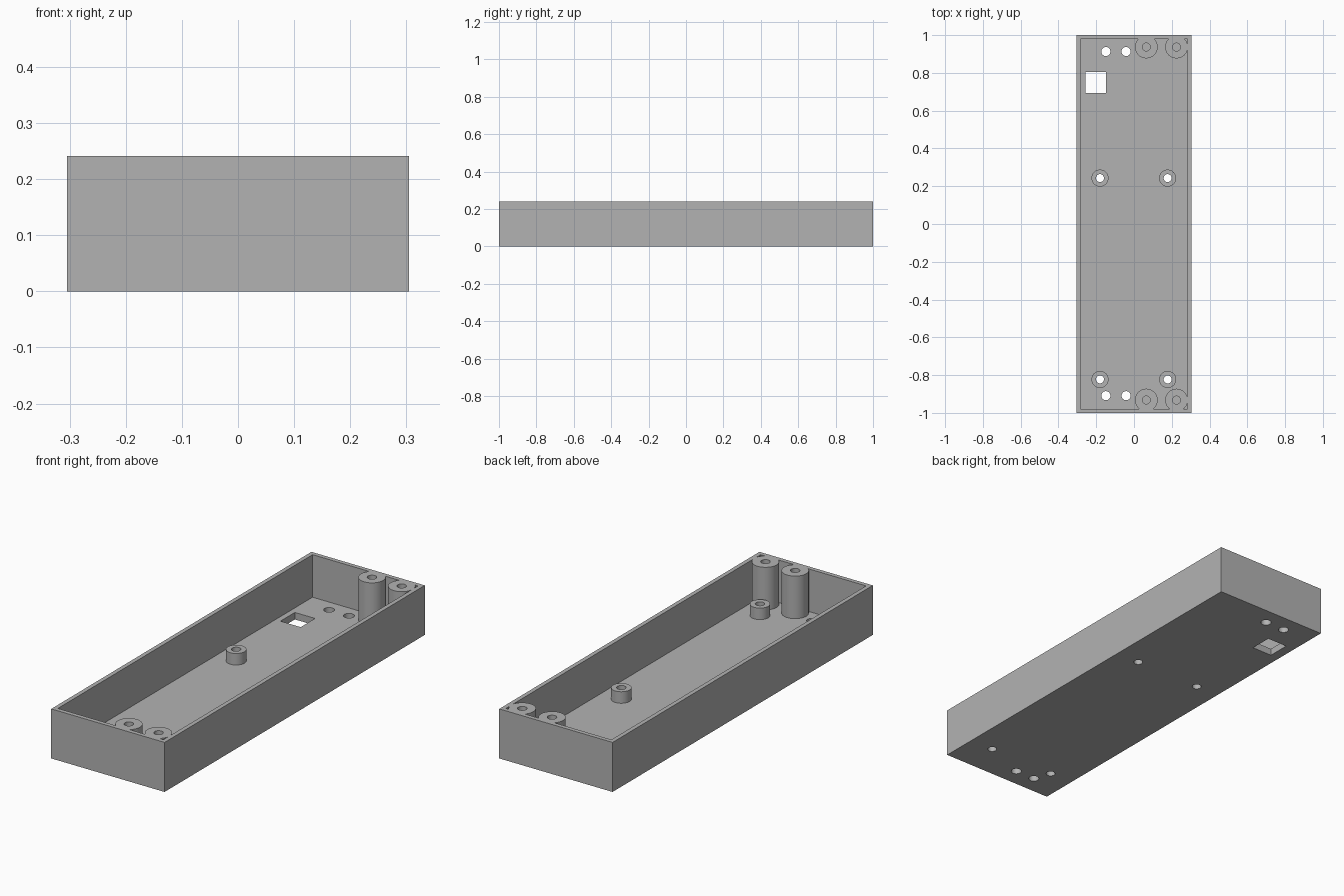
import bpy, bmesh, math
from mathutils import Matrix, Vector

if "Cube" in bpy.data.objects:
    bpy.data.objects.remove(bpy.data.objects["Cube"], do_unlink=True)

HEIGHT, FLOOR = 0.241, 0.034
SEGMENTS = 48

grey = bpy.data.materials.new("plain grey")
grey.use_nodes = True
colour = (0.45, 0.45, 0.45, 1)
grey.diffuse_color = colour
grey.node_tree.nodes["Principled BSDF"].inputs["Base Color"].default_value = colour


def add_object(name, bm):
    bmesh.ops.recalc_face_normals(bm, faces=bm.faces)
    mesh = bpy.data.meshes.new(name)
    bm.to_mesh(mesh)
    bm.free()
    mesh.materials.append(grey)
    obj = bpy.data.objects.new(name, mesh)
    bpy.context.collection.objects.link(obj)
    return obj


def box(name, low, high):
    low, high = Vector(low), Vector(high)
    bm = bmesh.new()
    bmesh.ops.create_cube(bm, size=1, matrix=Matrix.Translation((low + high) / 2)
                          @ Matrix.Diagonal((*(high - low), 1)))
    return add_object(name, bm)


def drill(name, x, y, radius):
    bm = bmesh.new()
    bmesh.ops.create_cone(bm, cap_ends=True, segments=SEGMENTS, radius1=radius,
                          radius2=radius, depth=0.2, matrix=Matrix.Translation((x, y, 0)))
    return add_object(name, bm)


def shade(obj):
    bpy.ops.object.select_all(action='DESELECT')
    obj.select_set(True)
    bpy.context.view_layer.objects.active = obj
    bpy.ops.object.shade_smooth_by_angle(angle=math.radians(30))


def tube(name, x, y, outer, inner, top):
    """Hollow post standing on the tray floor."""
    bm = bmesh.new()
    profile = [(inner, FLOOR), (inner, top), (outer, top), (outer, FLOOR)]
    verts = [bm.verts.new((r, 0, z)) for r, z in profile]
    edges = [bm.edges.new(pair) for pair in zip(verts, verts[1:])]
    bmesh.ops.spin(bm, geom=verts + edges, axis=(0, 0, 1), cent=(0, 0, 0),
                   angle=math.tau, steps=SEGMENTS)
    bmesh.ops.remove_doubles(bm, verts=bm.verts, dist=0.0001)
    bmesh.ops.translate(bm, verts=bm.verts, vec=(x, y, 0))
    shade(add_object(name, bm))


# Open tray and everything cut out of it
tray = box("tray", (-0.305, -1, 0), (0.305, 1, HEIGHT))
cutters = [
    box("cavity_cutter", (-0.284, -0.979, FLOOR), (0.284, 0.979, 0.4)),
    box("square_opening_cutter", (-0.257, 0.693, -0.1), (-0.148, 0.804, 0.1)),
]
standoffs = [(x, y) for x in (-0.18, 0.178) for y in (-0.823, 0.243)]
floor_holes = [(x, y) for x in (-0.149, -0.042) for y in (-0.909, 0.913)]
cutters += [drill("standoff_drill", x, y, 0.021) for x, y in standoffs]
cutters += [drill("floor_drill", x, y, 0.024) for x, y in floor_holes]

bpy.context.view_layer.objects.active = tray
for cutter in cutters:
    cut = tray.modifiers.new(cutter.name, 'BOOLEAN')
    cut.operation, cut.solver, cut.object = 'DIFFERENCE', 'EXACT', cutter
    bpy.ops.object.modifier_apply(modifier=cut.name)
    bpy.data.objects.remove(cutter, do_unlink=True)
shade(tray)

# Short standoffs over the drilled holes
for x, y in standoffs:
    tube("standoff", x, y, 0.045, 0.021, 0.09)

# Tall screw posts, flush with the rim at both ends
for x in (0.065, 0.225):
    for y in (-0.932, 0.937):
        tube("screw_post", x, y, 0.06, 0.021, HEIGHT)
